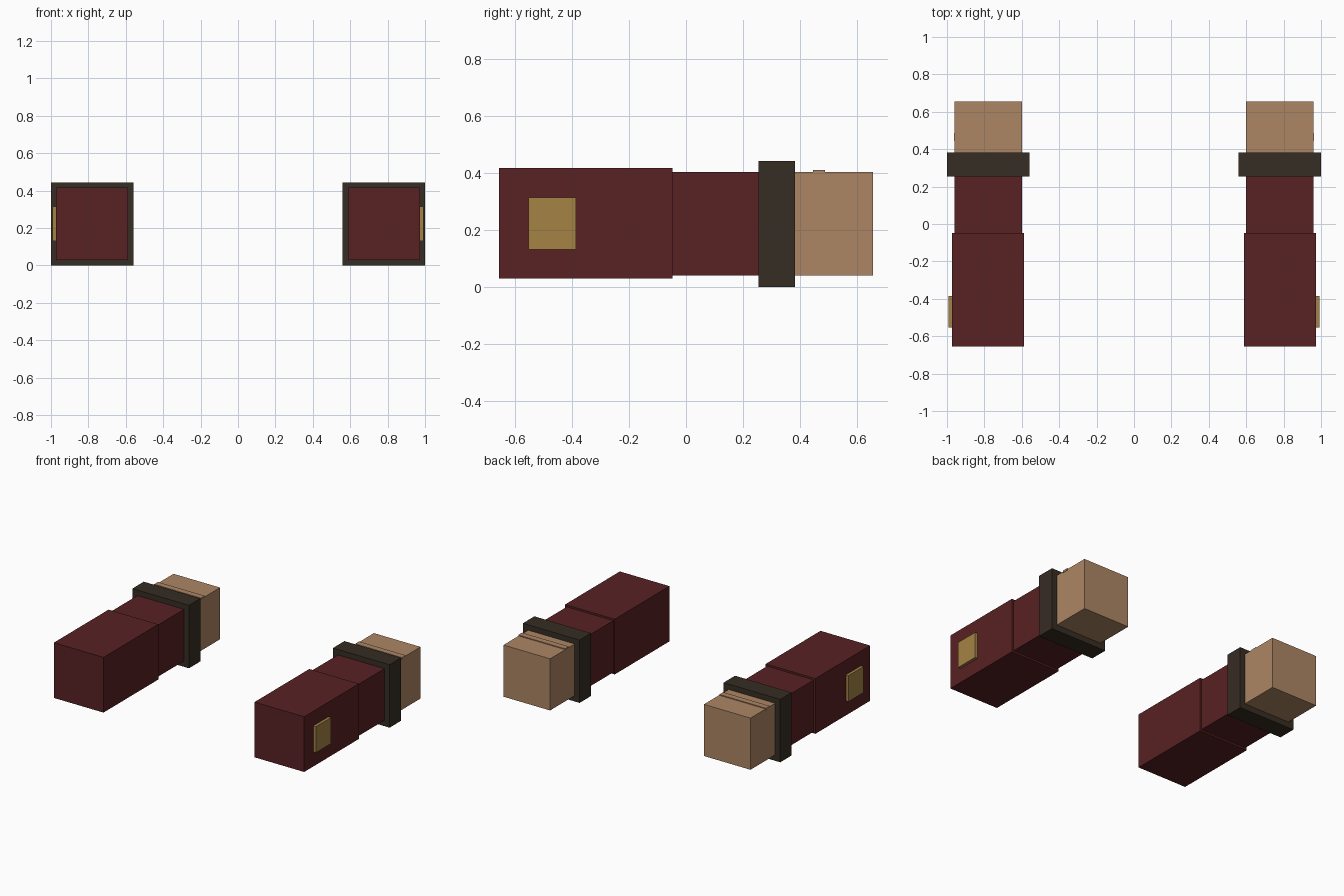
import bpy
from mathutils import Matrix, Vector
import bmesh

if "Cube" in bpy.data.objects:
    bpy.data.objects.remove(bpy.data.objects["Cube"])


def material(name, rgb):
    """Flat colour from 0-255 display values, stored as linear."""
    lin = []
    for c in rgb:
        c /= 255
        lin.append(c / 12.92 if c <= 0.04045 else ((c + 0.055) / 1.055) ** 2.4)
    mat = bpy.data.materials.new(name)
    mat.diffuse_color = (*lin, 1)
    mat.use_nodes = True
    mat.node_tree.nodes["Principled BSDF"].inputs["Base Color"].default_value = mat.diffuse_color
    return mat


RED = material("dark red cloth", (88, 33, 35))
BROWN = material("dark brown leather", (54, 45, 35))
SKIN = material("tan skin", (173, 134, 101))
GOLD = material("old gold", (165, 131, 70))


def box(name, mat, x, y, z, side):
    """Box between the given limits; side = -1 mirrors it across x."""
    lo = Vector((x[0], y[0], z[0]))
    hi = Vector((x[1], y[1], z[1]))
    centre, size = (lo + hi) / 2, hi - lo
    centre.x *= side
    mesh = bpy.data.meshes.new(name)
    bm = bmesh.new()
    bmesh.ops.create_cube(bm, size=1, matrix=Matrix.Translation(centre) @ Matrix.Diagonal((*size, 1)))
    bm.to_mesh(mesh)
    bm.free()
    mesh.materials.append(mat)
    obj = bpy.data.objects.new(name, mesh)
    bpy.context.collection.objects.link(obj)


for label, s in (("right", 1), ("left", -1)):
    # Wide upper sleeve and the slimmer forearm sleeve
    box(label + "_upper_sleeve", RED, (0.587, 0.973), (-0.655, -0.047), (0.029, 0.417), s)
    box(label + "_forearm_sleeve", RED, (0.598, 0.96), (-0.047, 0.30), (0.041, 0.404), s)
    # Heavy cuff around the wrist
    box(label + "_cuff", BROWN, (0.56, 1.0), (0.255, 0.382), (0, 0.442), s)
    # Hand block with a thin knuckle ridge across its top
    box(label + "_hand", SKIN, (0.598, 0.96), (0.30, 0.655), (0.041, 0.404), s)
    box(label + "_knuckle_ridge", SKIN, (0.60, 0.963), (0.445, 0.487), (0.395, 0.41), s)
    # Square badge on the outer side of the sleeve
    box(label + "_badge", GOLD, (0.965, 0.993), (-0.553, -0.385), (0.131, 0.314), s)
